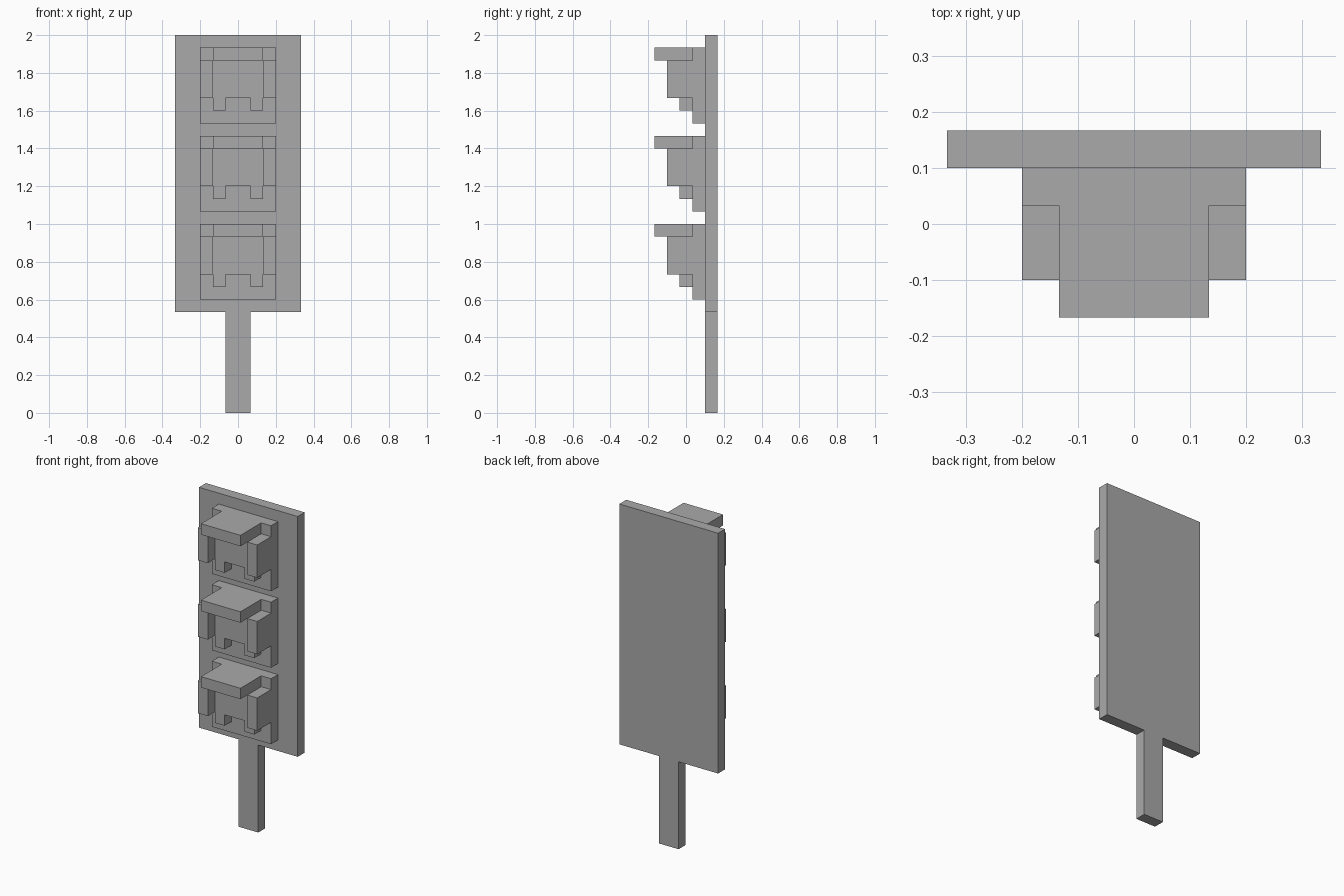
import bpy
import bmesh

cube = bpy.data.objects.get("Cube")
if cube:
    bpy.data.objects.remove(cube, do_unlink=True)

U = 1 / 15  # block unit

grey = bpy.data.materials.new("plain grey")
grey.use_nodes = True
COLOUR = (0.4, 0.4, 0.4, 1)
grey.diffuse_color = COLOUR
grey.node_tree.nodes["Principled BSDF"].inputs["Base Color"].default_value = COLOUR


def slab(name, half_profile, y0, y1, base=0.0, mirrored=True):
    """Extrude an x-z outline (in block units) from y0 to y1."""
    pts = list(half_profile)
    if mirrored:
        pts += [(-x, z) for x, z in reversed(half_profile)]
    bm = bmesh.new()
    face = bm.faces.new([bm.verts.new((x * U, y0 * U, z * U + base)) for x, z in pts])
    new = bmesh.ops.extrude_face_region(bm, geom=[face])["geom"]
    moved = [v for v in new if isinstance(v, bmesh.types.BMVert)]
    bmesh.ops.translate(bm, verts=moved, vec=(0, (y1 - y0) * U, 0))
    bmesh.ops.recalc_face_normals(bm, faces=bm.faces)
    mesh = bpy.data.meshes.new(name)
    bm.to_mesh(mesh)
    bm.free()
    mesh.materials.append(grey)
    obj = bpy.data.objects.new(name, mesh)
    bpy.context.collection.objects.link(obj)
    return obj


# Backing board and its pole, one outline
slab("board_and_pole", [(1, 0), (1, 8), (5, 8), (5, 30)], 1.5, 2.5)

# Three identical lamps
for i, label in enumerate(("bottom", "middle", "top")):
    base = (9 + 7 * i) * U
    slab(label + "_lamp_plate", [(3, 0), (3, 6)], 0.5, 1.5, base)
    # Lamp body with two small feet
    slab(label + "_lamp_body", [(1, 2), (1, 1), (2, 1), (2, 5)], -0.5, 0.5, base)
    slab(label + "_lamp_hood", [(2, 5), (2, 6)], -2.5, 0.5, base)
    # Side shields
    for side, s in (("left", 1), ("right", -1)):
        outline = [(s * 2, 2), (s * 3, 2), (s * 3, 5), (s * 2, 5)]
        slab(f"{label}_lamp_{side}_shield", outline, -1.5, 0.5, base, mirrored=False)
